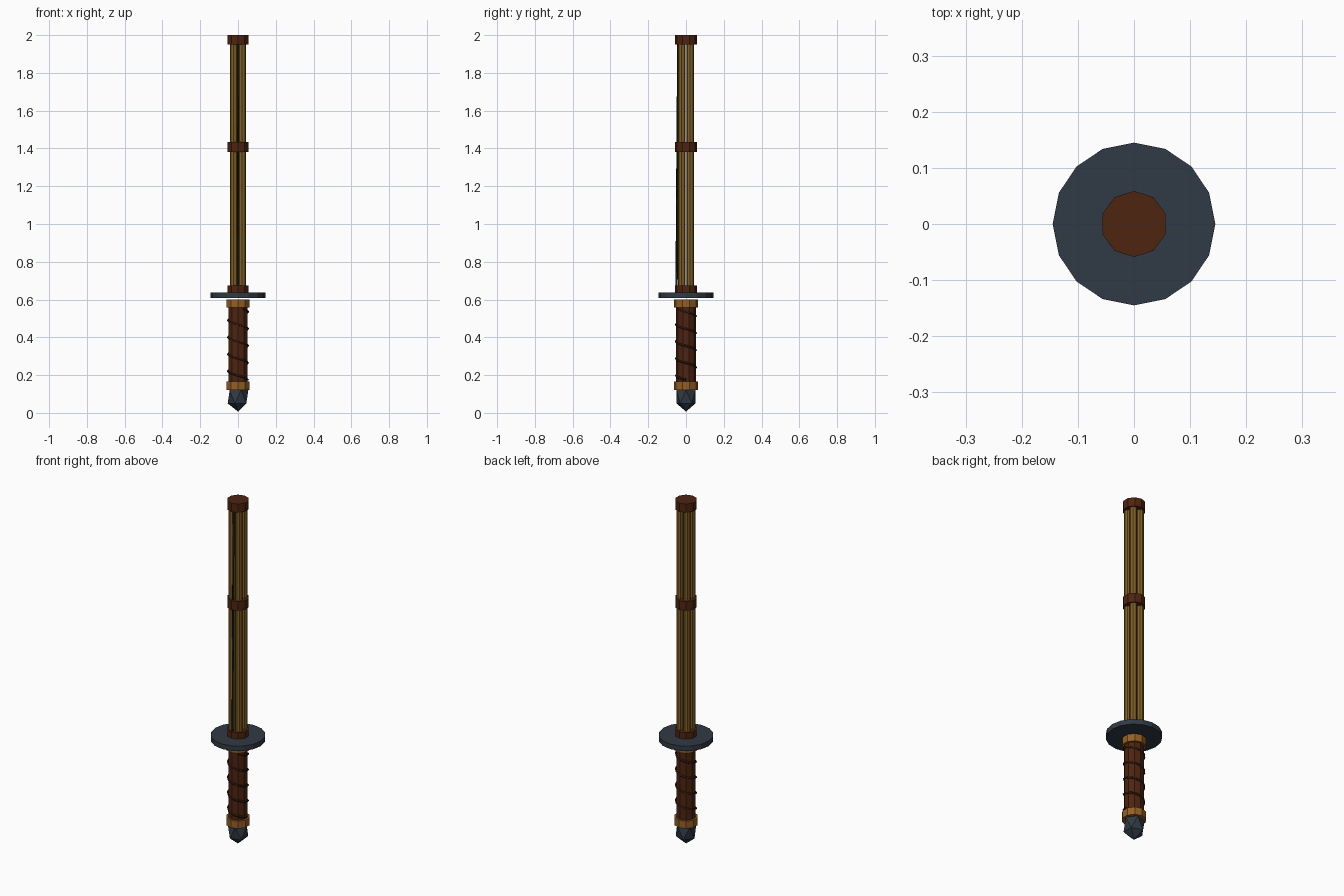
import bpy, math
from mathutils import Vector

if "Cube" in bpy.data.objects:
    bpy.data.objects.remove(bpy.data.objects["Cube"])


def material(name, rgb):
    m = bpy.data.materials.new(name)
    m.diffuse_color = (*rgb, 1)
    m.use_nodes = True
    m.node_tree.nodes["Principled BSDF"].inputs["Base Color"].default_value = m.diffuse_color
    return m


LEATHER = material("brown leather", (0.075, 0.018, 0.005))
CORD = material("dark cord", (0.030, 0.010, 0.004))
BRASS = material("ochre brass", (0.30, 0.115, 0.018))
BAMBOO = material("bamboo", (0.22, 0.115, 0.018))
STEEL = material("blue grey steel", (0.030, 0.042, 0.058))
STRING = material("black string", (0.012, 0.012, 0.014))


def finish(name, mat):
    o = bpy.context.object
    o.name = name
    o.data.materials.append(mat)
    return o


def prism(name, mat, r, z0, z1, sides=10, x=0, y=0):
    bpy.ops.mesh.primitive_cylinder_add(vertices=sides, radius=r, depth=z1 - z0,
                                        location=(x, y, (z0 + z1) / 2))
    return finish(name, mat)


def tube(name, mat, pts, r):
    c = bpy.data.curves.new(name, 'CURVE')
    c.dimensions = '3D'
    c.bevel_depth = r
    c.bevel_resolution = 0
    c.use_fill_caps = True
    s = c.splines.new('POLY')
    s.points.add(len(pts) - 1)
    for p, q in zip(s.points, pts):
        p.co = (*q, 1)
    o = bpy.data.objects.new(name, c)
    bpy.context.collection.objects.link(o)
    c.materials.append(mat)


# Faceted pommel
bpy.ops.mesh.primitive_ico_sphere_add(subdivisions=1, radius=1, location=(0, 0, 0.085))
bpy.context.object.scale = (0.061, 0.059, 0.078)
finish("pommel", STEEL)

# Grip with collars
prism("grip", LEATHER, 0.053, 0.14, 0.58)
prism("lower_collar", BRASS, 0.064, 0.122, 0.165)
prism("upper_collar", BRASS, 0.064, 0.557, 0.60)

# Spiral cord round the grip
turns, steps = 4.2, 12
n = int(turns * steps)
tube("grip_cord", CORD,
     [(0.053 * math.cos(-2 * math.pi * i / steps),
       0.053 * math.sin(-2 * math.pi * i / steps),
       0.175 + 0.375 * i / n) for i in range(n + 1)], 0.006)

# Round guard
prism("guard", STEEL, 0.145, 0.609, 0.638, 16)

# Four bamboo slats with see-through gaps
for i, (sx, sy) in enumerate([(1, 1), (-1, 1), (-1, -1), (1, -1)]):
    prism(f"bamboo_slat_{i + 1}", BAMBOO, 0.0195, 0.645, 1.97, 8, sx * 0.0225, sy * 0.0225)

# Leather bands and tip cap
for name, z0, z1 in [("base_band", 0.638, 0.675), ("middle_band", 1.382, 1.435),
                     ("tip_cap", 1.95, 2.0)]:
    prism(name, LEATHER, 0.059, z0, z1)

# Tension string along the front
tube("string", STRING, [(0, -0.050, 0.66), (0, -0.041, 1.96)], 0.006)
